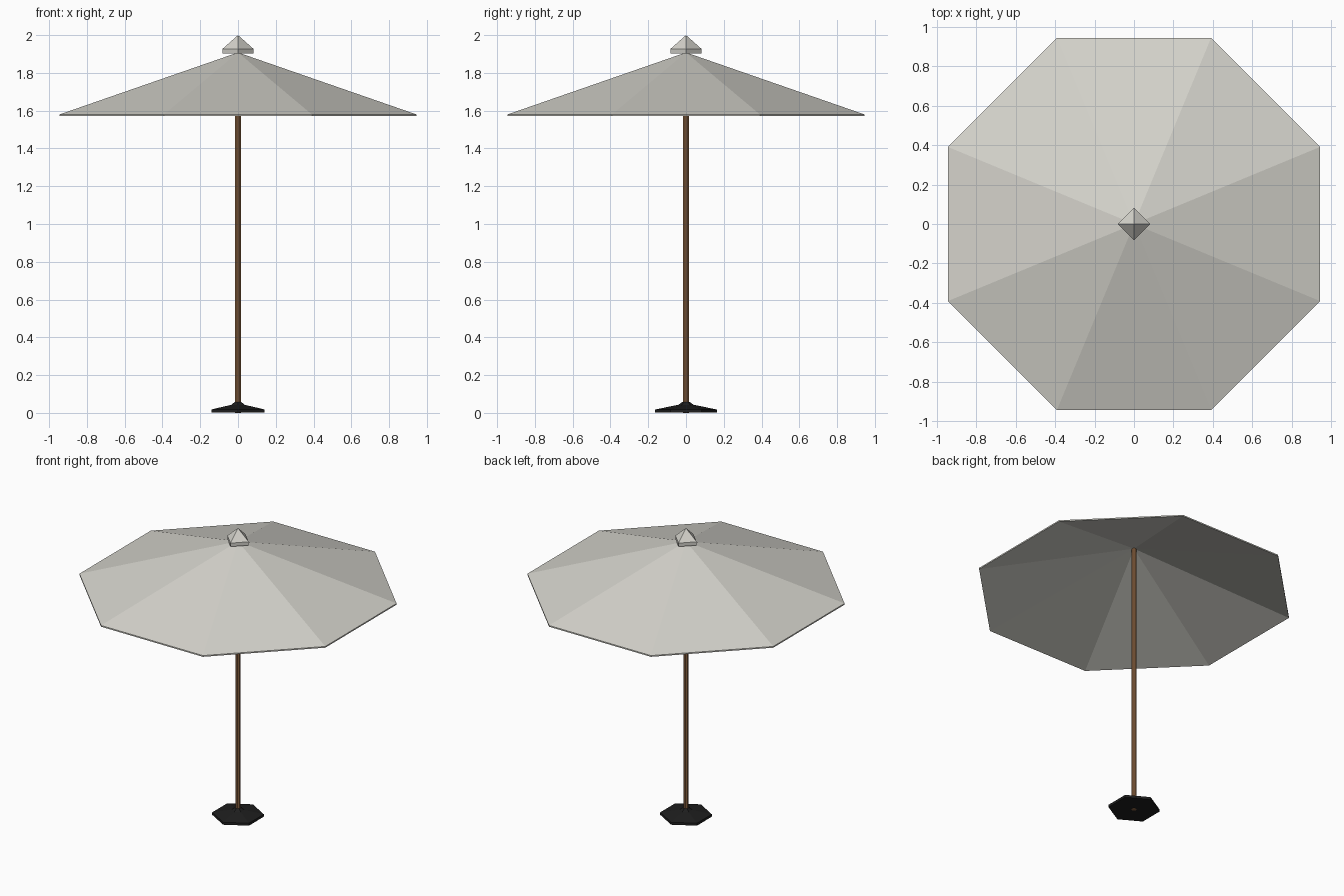
import bpy
import bmesh
from math import cos, sin, pi

cube = bpy.data.objects.get("Cube")
if cube:
    bpy.data.objects.remove(cube, do_unlink=True)


def make_material(name, rgb, roughness=0.8):
    mat = bpy.data.materials.new(name)
    mat.use_nodes = True
    mat.diffuse_color = (*rgb, 1)
    bsdf = mat.node_tree.nodes["Principled BSDF"]
    bsdf.inputs["Base Color"].default_value = (*rgb, 1)
    bsdf.inputs["Roughness"].default_value = roughness
    return mat


def lathe(name, profile, sides, phase, mat):
    """Faceted solid from (radius, z) points; zero radius closes to a point."""
    bm = bmesh.new()
    rings = []
    for r, z in profile:
        if r == 0:
            rings.append([bm.verts.new((0, 0, z))] * sides)
        else:
            angles = [phase + 2 * pi * i / sides for i in range(sides)]
            rings.append([bm.verts.new((r * cos(a), r * sin(a), z)) for a in angles])
    for low, high in zip(rings, rings[1:]):
        for i in range(sides):
            j = (i + 1) % sides
            corners = dict.fromkeys((low[i], low[j], high[j], high[i]))
            bm.faces.new(list(corners))
    bmesh.ops.recalc_face_normals(bm, faces=bm.faces)
    mesh = bpy.data.meshes.new(name)
    bm.to_mesh(mesh)
    bm.free()
    mesh.materials.append(mat)
    obj = bpy.data.objects.new(name, mesh)
    bpy.context.collection.objects.link(obj)
    return obj


fabric = make_material("off white fabric", (0.66, 0.65, 0.60))
wood = make_material("brown wood", (0.25, 0.12, 0.05))
iron = make_material("black iron", (0.013, 0.013, 0.013))

# Canopy: thin eight-sided shell, hollow underneath
rim = 0.945 / cos(pi / 8)
lathe("canopy", [(0, 1.897), (rim, 1.571), (rim, 1.58), (0, 1.908)], 8, pi / 8, fabric)

# Cap: four-sided point with a short upright band
lathe("canopy_cap", [(0, 1.902), (0.082, 1.902), (0.082, 1.927), (0, 2.0)], 4, 0, fabric)

# Pole
lathe("pole", [(0, 0), (0.016, 0), (0.016, 1.899), (0, 1.899)], 8, pi / 8, wood)

# Base: six-sided foot sloping up to a collar
lathe("base", [(0, 0.001), (0.163, 0.001), (0.163, 0.018), (0.04, 0.043),
               (0.02, 0.058), (0, 0.058)], 6, pi / 6, iron)
